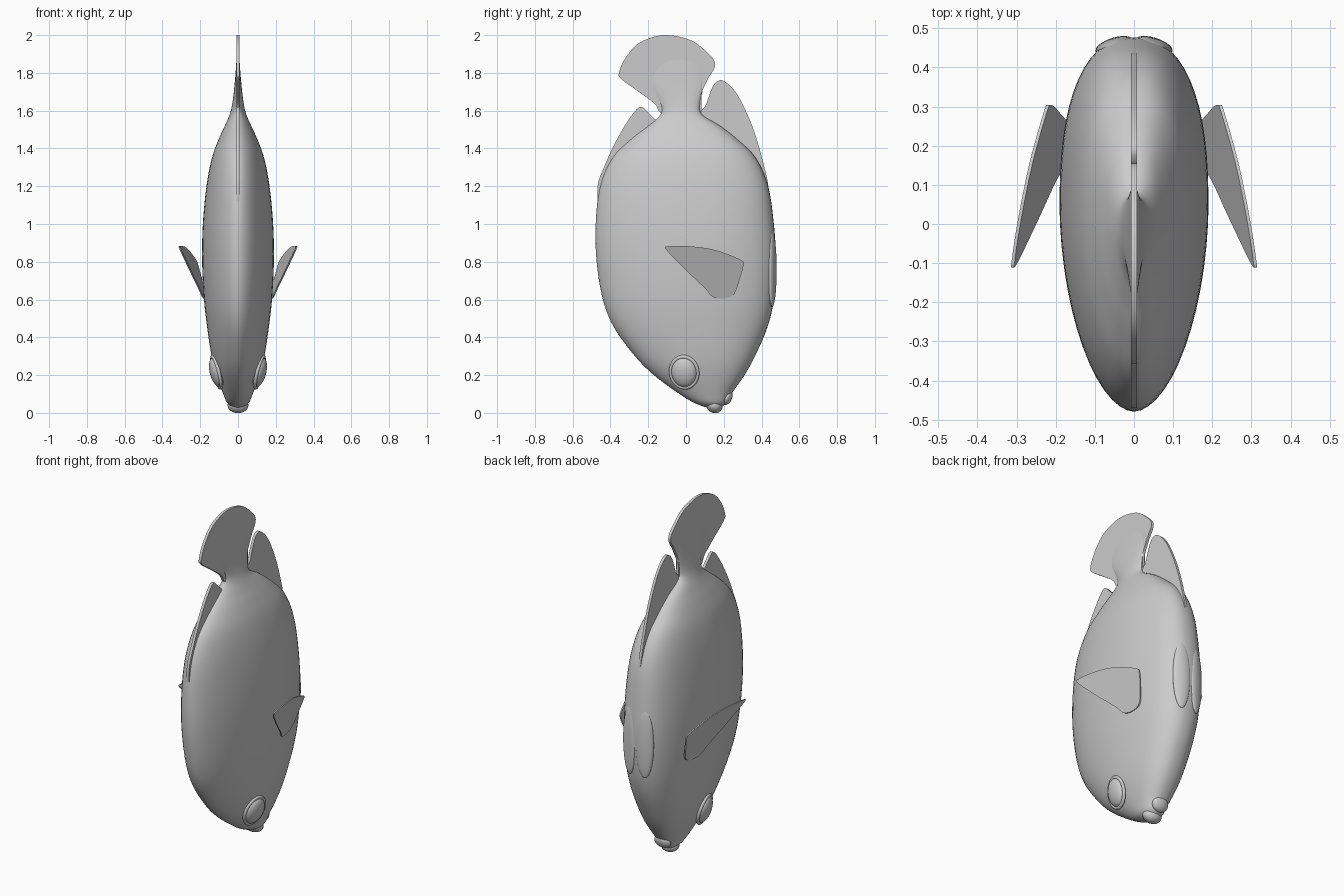
import bpy, bmesh, math
from mathutils import Vector

if "Cube" in bpy.data.objects:
    bpy.data.objects.remove(bpy.data.objects["Cube"])


def spline(pts, n, closed=False):
    """Catmull-Rom resampling of a list of points."""
    p = [Vector(q) for q in pts]
    m = len(p)
    get = (lambda i: p[i % m]) if closed else (lambda i: p[max(0, min(m - 1, i))])
    out = []
    for i in range(m if closed else m - 1):
        a, b, c, d = (get(i + k) for k in (-1, 0, 1, 2))
        for s in range(n):
            t = s / n
            out.append(0.5 * (2 * b + (c - a) * t + (2 * a - 5 * b + 4 * c - d) * t * t
                              + (3 * b - a - 3 * c + d) * t ** 3))
    if not closed:
        out.append(p[-1])
    return out


def finish(bm, name, angle=50):
    bmesh.ops.recalc_face_normals(bm, faces=bm.faces)
    me = bpy.data.meshes.new(name)
    bm.to_mesh(me)
    bm.free()
    ob = bpy.data.objects.new(name, me)
    bpy.context.collection.objects.link(ob)
    bpy.ops.object.select_all(action='DESELECT')
    ob.select_set(True)
    bpy.context.view_layer.objects.active = ob
    bpy.ops.object.shade_smooth_by_angle(angle=math.radians(angle))
    return ob


def fin(name, outline, half, plane=lambda y, z: 0.0):
    """Thin plate from a smooth (y, z) outline; plane gives x of its middle."""
    bm = bmesh.new()
    pts = [p.to_2d() for p in spline([(y, z, 0) for y, z in outline], 6, True)]
    sides = [[bm.verts.new((plane(y, z) + s * half, y, z)) for y, z in pts] for s in (-1, 1)]
    n = len(pts)
    for i in range(n):
        j = (i + 1) % n
        bm.faces.new((sides[0][i], sides[0][j], sides[1][j], sides[1][i]))
    caps = [bm.faces.new(s) for s in sides]
    bmesh.ops.triangulate(bm, faces=caps)
    return finish(bm, name)


def ellipsoid(name, loc, size, rot=(0, 0, 0)):
    bm = bmesh.new()
    bmesh.ops.create_uvsphere(bm, u_segments=40, v_segments=24, radius=1)
    ob = finish(bm, name)
    ob.location, ob.scale, ob.rotation_euler = loc, size, rot
    return ob


# body: egg-shaped sections (z, back y, belly y, half width), nose to tail root
sections = [
    (.025, .12, .18, .02), (.05, .05, .21, .055), (.10, -.035, .24, .078),
    (.20, -.17, .31, .115), (.30, -.27, .365, .14), (.45, -.38, .43, .163),
    (.60, -.44, .465, .18), (.80, -.473, .477, .19), (1.0, -.478, .465, .186),
    (1.2, -.455, .435, .167), (1.35, -.39, .37, .138), (1.45, -.29, .27, .102),
    (1.52, -.20, .18, .07), (1.58, -.135, .085, .044), (1.64, -.14, .075, .03),
    (1.75, -.20, .095, .017), (1.87, -.20, .09, .008)]
N = 56
bm = bmesh.new()
rings = []
for z, lo, hi, w in spline(sections, 5):
    mid = lo + (hi - lo) * .55
    ring = []
    for k in range(N):
        a = 2 * math.pi * k / N
        c, s = math.cos(a), math.sin(a)
        e = 2 / (2.4 if s > 0 else 1.85)
        x = math.copysign(abs(c) ** e, c) * w
        y = mid + math.copysign(abs(s) ** e, s) * ((hi - mid) if s > 0 else (mid - lo))
        ring.append(bm.verts.new((x, y, z)))
    rings.append(ring)
for a, b in zip(rings, rings[1:]):
    for k in range(N):
        bm.faces.new((a[k], a[(k + 1) % N], b[(k + 1) % N], b[k]))
bm.faces.new(rings[0])
bm.faces.new(rings[-1])
finish(bm, "body", 60)

# lips
ellipsoid("upper_lip", (0, .15, .04), (.055, .045, .04), (-.5, 0, 0))
ellipsoid("lower_lip", (0, .218, .082), (.05, .026, .042), (-.4, 0, 0))

# tail, back and belly fins in the middle plane
fin("tail_fin", [(-.13, 1.585), (-.165, 1.635), (-.25, 1.70), (-.34, 1.765), (-.355, 1.80),
                 (-.32, 1.88), (-.245, 1.96), (-.12, 2.0), (.02, 1.975), (.11, 1.91),
                 (.155, 1.845), (.115, 1.765), (.078, 1.68), (.075, 1.59), (-.03, 1.56)], .008)
fin("rear_upper_fin", [(-.455, 1.08), (-.468, 1.2), (-.43, 1.31), (-.375, 1.43), (-.305, 1.55),
                       (-.243, 1.62), (-.195, 1.585), (-.155, 1.545), (-.12, 1.5),
                       (-.25, 1.35), (-.38, 1.15)], .008)
fin("rear_lower_fin", [(.08, 1.59), (.105, 1.63), (.138, 1.72), (.165, 1.755), (.205, 1.755),
                       (.275, 1.68), (.35, 1.52), (.405, 1.34), (.437, 1.18), (.40, 1.12),
                       (.30, 1.3), (.10, 1.5)], .008)

# paired side fins, pelvic fins and eyes
side_outline = [(.14, .615), (.20, .605), (.255, .63), (.285, .71), (.304, .785), (.285, .812),
                (.155, .862), (.02, .882), (-.085, .882), (-.105, .865), (0, .755), (.10, .66)]
for s, tag in ((1, "right"), (-1, "left")):
    fin("side_fin_" + tag, side_outline, .004,
        lambda y, z: s * (.0138 - .1576 * y + .3176 * z))
    ellipsoid("pelvic_fin_" + tag, (s * .05, .456, .76), (.05, .02, .2), (0, 0, -s * .3))
    tilt = (0, s * .25, -s * .18)
    ellipsoid("eye_" + tag, (s * .114, -.01, .215), (.034, .068, .08), tilt)
    bpy.ops.mesh.primitive_torus_add(major_radius=.073, minor_radius=.009, major_segments=40,
                                     minor_segments=12)
    ring = bpy.context.object
    ring.name = "eye_rim_" + tag
    for v in ring.data.vertices:
        x, y, z = v.co
        v.co = (z, y, x * 1.15)
    ring.data.flip_normals()
    ring.location, ring.rotation_euler = (s * .114, -.01, .215), tilt
    bpy.ops.object.shade_smooth()
